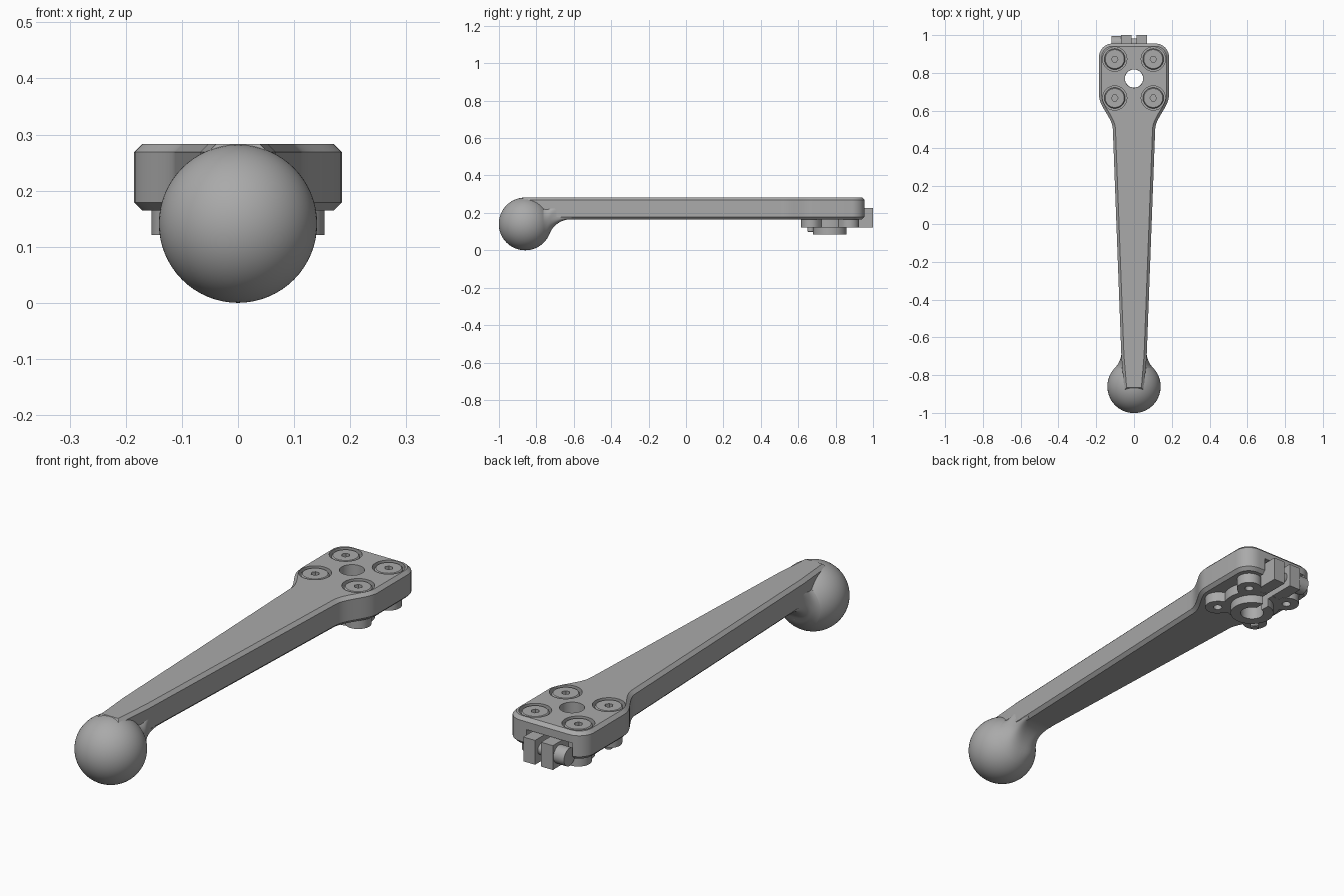
import bpy, bmesh, math
from mathutils import Matrix, Vector

old = bpy.data.objects.get("Cube")
if old:
    bpy.data.objects.remove(old)

# Single metal colour
metal = bpy.data.materials.new("grey_metal")
metal.use_nodes = True
GREY = (0.4, 0.4, 0.4, 1)
metal.diffuse_color = GREY
metal.node_tree.nodes["Principled BSDF"].inputs["Base Color"].default_value = GREY

BALL_Y, BALL_R = -0.86, 0.141
TOP, BOTTOM = 0.283, 0.165
HUB_Y = 0.77
SCREWS = [(sx * 0.102, HUB_Y + sy * 0.103) for sx in (-1, 1) for sy in (-1, 1)]


def finish(bm, name, angle=30):
    bmesh.ops.recalc_face_normals(bm, faces=bm.faces)
    mesh = bpy.data.meshes.new(name)
    bm.to_mesh(mesh)
    bm.free()
    mesh.materials.append(metal)
    ob = bpy.data.objects.new(name, mesh)
    bpy.context.collection.objects.link(ob)
    smooth(ob, angle)
    return ob


def smooth(ob, angle=30):
    bpy.ops.object.select_all(action='DESELECT')
    ob.select_set(True)
    bpy.context.view_layer.objects.active = ob
    bpy.ops.object.shade_smooth_by_angle(angle=math.radians(angle))


def prism(name, outline, z0, z1, chamfer=0):
    bm = bmesh.new()
    base = bm.faces.new([bm.verts.new((x, y, z0)) for x, y in outline])
    top = bmesh.ops.extrude_face_region(bm, geom=[base], use_keep_orig=True)
    for v in [g for g in top["geom"] if isinstance(g, bmesh.types.BMVert)]:
        v.co.z = z1
    bmesh.ops.recalc_face_normals(bm, faces=bm.faces)
    if chamfer:
        rims = [e for e in bm.edges if abs(e.verts[0].co.z - e.verts[1].co.z) < 1e-6]
        bmesh.ops.bevel(bm, geom=rims, offset=chamfer, segments=1, affect='EDGES')
    return finish(bm, name)


def cylinder(name, x, y, z0, z1, r, sides=48, chamfer=0):
    ring = [2 * math.pi * i / sides for i in range(sides)]
    return prism(name, [(x + r * math.cos(a), y + r * math.sin(a)) for a in ring], z0, z1, chamfer)


def box(name, x0, x1, y0, y1, z0, z1, chamfer=0):
    return prism(name, [(x0, y0), (x1, y0), (x1, y1), (x0, y1)], z0, z1, chamfer)


def cut(ob, *cutters):
    for c in cutters:
        c.hide_render = True
        mod = ob.modifiers.new("cut", 'BOOLEAN')
        mod.operation, mod.solver, mod.object = 'DIFFERENCE', 'EXACT', c
        bpy.context.view_layer.objects.active = ob
        bpy.ops.object.modifier_apply(modifier=mod.name)
        bpy.data.objects.remove(c)
    smooth(ob)


# Lever arm: tapered bar flaring into a rounded mounting head
half = [(0.052, -0.88), (0.067, -0.7)]
for i in range(13):
    t = i / 12
    half.append((0.112 + 0.073 * t * t * (3 - 2 * t), 0.5 + 0.18 * t))
for i in range(11):
    a = math.pi / 2 * i / 10
    half.append((0.115 + 0.07 * math.cos(a), 0.885 + 0.07 * math.sin(a)))
arm = prism("lever_arm", half + [(-x, y) for x, y in reversed(half)], BOTTOM, TOP, 0.014)
cut(arm, cylinder("bore_cutter", 0, HUB_Y, 0, 0.4, 0.049),
    box("pocket_cutter", -0.13, 0.085, 0.895, 1.1, 0.1, 0.236),
    *[cylinder("recess_cutter", x, y, 0.255, 0.4, 0.064) for x, y in SCREWS])

# Ball knob, poles along the arm
bm = bmesh.new()
bmesh.ops.create_uvsphere(bm, u_segments=64, v_segments=40, radius=BALL_R,
                          matrix=Matrix.Translation((0, BALL_Y, BALL_R)) @ Matrix.Rotation(math.pi / 2, 4, 'X'))
finish(bm, "ball_knob")


# Neck: filleted loft from the bar section to a circle on the ball
def fillet(y, d, r=0.12):
    """Distance from the axis of a fillet joining a line at d to the ball."""
    reach = math.sqrt((BALL_R + r) ** 2 - (d + r) ** 2)
    touch = reach * BALL_R / (BALL_R + r)
    s = y - BALL_Y
    if s >= reach:
        return d
    if s <= touch:
        return math.sqrt(BALL_R ** 2 - s * s)
    return d + r - math.sqrt(r * r - (reach - s) ** 2)


bm = bmesh.new()
rings = []
STEPS, SIDES = 20, 64
for i in range(STEPS + 1):
    t = i / STEPS
    y = -0.763 + 0.15 * t
    w = fillet(y, 0.0665)
    low = BALL_R - fillet(y, BALL_R - BOTTOM)
    high = 0.241 + 0.03 * t
    power = 2 / (2 + 8 * t * t)
    ring = []
    for k in range(SIDES):
        a = 2 * math.pi * k / SIDES
        c, s = math.cos(a), math.sin(a)
        ring.append(bm.verts.new((w * math.copysign(abs(c) ** power, c), y,
                                  (low + high) / 2 + (high - low) / 2 * math.copysign(abs(s) ** power, s))))
    rings.append(ring)
for a, b in zip(rings, rings[1:]):
    for k in range(SIDES):
        n = (k + 1) % SIDES
        bm.faces.new((a[k], a[n], b[n], b[k]))
bm.faces.new(rings[0])
bm.faces.new(rings[-1])
finish(bm, "neck", 40)

# Socket screws on top of the head
for i, (x, y) in enumerate(SCREWS):
    screw = cylinder(f"screw_{i + 1}", x, y, 0.245, 0.28, 0.055, 48, 0.005)
    cut(screw, cylinder("socket_cutter", x, y, 0.26, 0.4, 0.017, 6))


# Clamp plate: disc with a round lobe below each screw
def ray(a, cx, cy, r):
    """Farthest point of a circle along a ray from the hub centre."""
    along = cx * math.cos(a) + cy * math.sin(a)
    gap = r * r - (cx * cx + cy * cy - along * along)
    return along + math.sqrt(gap) if gap > 0 else 0


outline = []
for k in range(144):
    a = 2 * math.pi * k / 144
    d = max([ray(a, 0, 0, 0.118)] + [ray(a, x, y - HUB_Y, 0.052) for x, y in SCREWS])
    outline.append((d * math.cos(a), HUB_Y + d * math.sin(a)))
plate = prism("clamp_plate", outline, 0.121, 0.168)
boss = cylinder("clamp_boss", 0, HUB_Y, 0.085, 0.122, 0.09, 64)
for part in (plate, boss):
    cut(part, cylinder("bore_cutter", 0, HUB_Y, 0, 0.4, 0.048),
        box("slit_cutter", -0.014, 0.014, HUB_Y, 1.1, 0, 0.4))
cut(plate, *[cylinder("thread_cutter", x, y, 0, 0.15, 0.018, 24) for x, y in SCREWS])
cylinder("screw_tip", *SCREWS[0], 0.097, 0.15, 0.018, 24, 0.004)

# Clamp ears and the bolt through them
for side, name in ((1, "left"), (-1, "right")):
    x0, x1 = sorted((side * 0.014, side * 0.07))
    box(f"{name}_clamp_ear", x0, x1, 0.865, 1.0, 0.122, 0.226)


def bolt_part(name, x0, x1, r):
    bm = bmesh.new()
    place = Matrix.Translation(((x0 + x1) / 2, 0.958, 0.175)) @ Matrix.Rotation(math.pi / 2, 4, 'Y')
    bmesh.ops.create_cone(bm, cap_ends=True, segments=40, radius1=r, radius2=r, depth=x1 - x0, matrix=place)
    finish(bm, name)


bolt_part("clamp_bolt_head", -0.12, -0.069, 0.038)
bolt_part("clamp_bolt_shank", -0.08, 0.06, 0.024)
